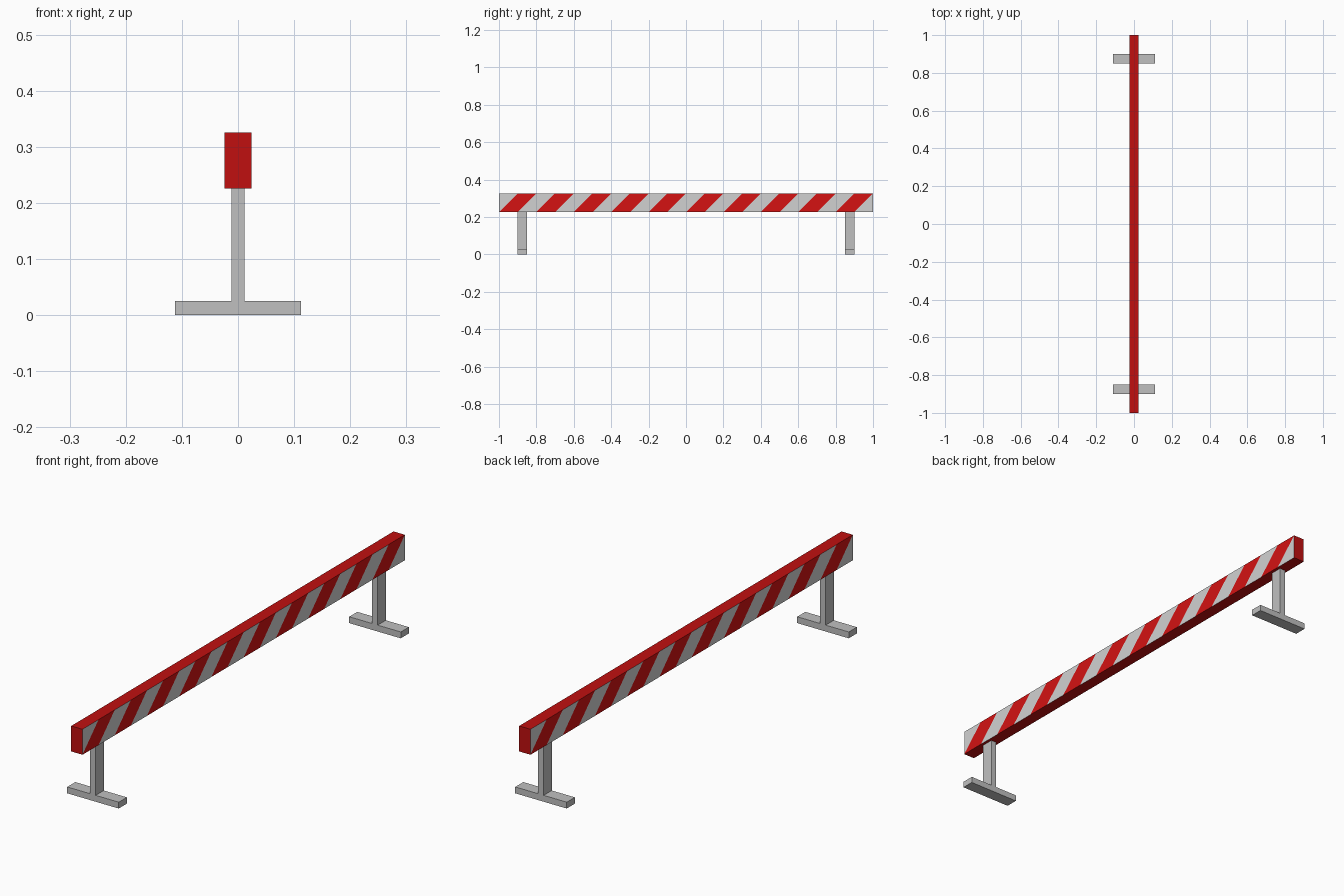
import bpy, bmesh, math
from mathutils import Vector

if "Cube" in bpy.data.objects:
    bpy.data.objects.remove(bpy.data.objects["Cube"])


def material(name, rgb):
    m = bpy.data.materials.new(name)
    m.diffuse_color = (*rgb, 1)
    m.use_nodes = True
    m.node_tree.nodes["Principled BSDF"].inputs["Base Color"].default_value = m.diffuse_color
    return m


grey = material("grey metal", (0.53, 0.53, 0.53))
red = material("frame red", (0.53, 0.005, 0.005))
stripe_red = material("stripe red", (0.66, 0.006, 0.006))
white = material("stripe white", (0.64, 0.64, 0.64))


def add_object(name, bm, mats):
    mesh = bpy.data.meshes.new(name)
    bm.normal_update()
    bm.to_mesh(mesh)
    bm.free()
    for m in mats:
        mesh.materials.append(m)
    ob = bpy.data.objects.new(name, mesh)
    bpy.context.collection.objects.link(ob)
    return ob


# Beam: a box whose two long sides are cut into slanted stripes
Z0, Z1, HX, STEP = 0.226, 0.326, 0.0245, 0.1
bm = bmesh.new()
bmesh.ops.create_cube(bm, size=1)
for v in bm.verts:
    v.co = Vector((v.co.x * 2 * HX, v.co.y * 2, (Z0 + Z1) / 2 + v.co.z * (Z1 - Z0)))
bm.normal_update()


def side_faces(s):
    return [f for f in bm.faces if f.normal.x * s > 0.9]


for s in (1, -1):
    for k in range(-10, 10):
        faces = side_faces(s)
        edges = {e for f in faces for e in f.edges}
        verts = {v for f in faces for v in f.verts}
        bmesh.ops.bisect_plane(bm, geom=[*verts, *edges, *faces], dist=1e-5,
                               plane_co=(0, s * STEP * k, Z0),
                               plane_no=Vector((0, s, -1)).normalized())
        bm.normal_update()
    # alternate red and white along each side
    for f in side_faces(s):
        c = f.calc_center_median()
        band = math.floor((s * c.y - (c.z - Z0)) / STEP)
        f.material_index = 1 if band % 2 == 0 else 2
add_object("striped_beam", bm, [red, stripe_red, white])

# Stands: T-shaped profile (post on a foot), extruded along the beam
POST, FOOT, FOOT_H = 0.012, 0.112, 0.025
half = [(FOOT, 0), (FOOT, FOOT_H), (POST, FOOT_H), (POST, Z0)]
profile = half + [(-x, z) for x, z in reversed(half)]
for name, y in (("front_stand", -0.9), ("back_stand", 0.85)):
    bm = bmesh.new()
    face = bm.faces.new([bm.verts.new((x, y, z)) for x, z in profile])
    ext = bmesh.ops.extrude_face_region(bm, geom=[face], use_keep_orig=True)
    new = [v for v in ext["geom"] if isinstance(v, bmesh.types.BMVert)]
    bmesh.ops.translate(bm, vec=(0, 0.05, 0), verts=new)
    bmesh.ops.recalc_face_normals(bm, faces=bm.faces)
    add_object(name, bm, [grey])
